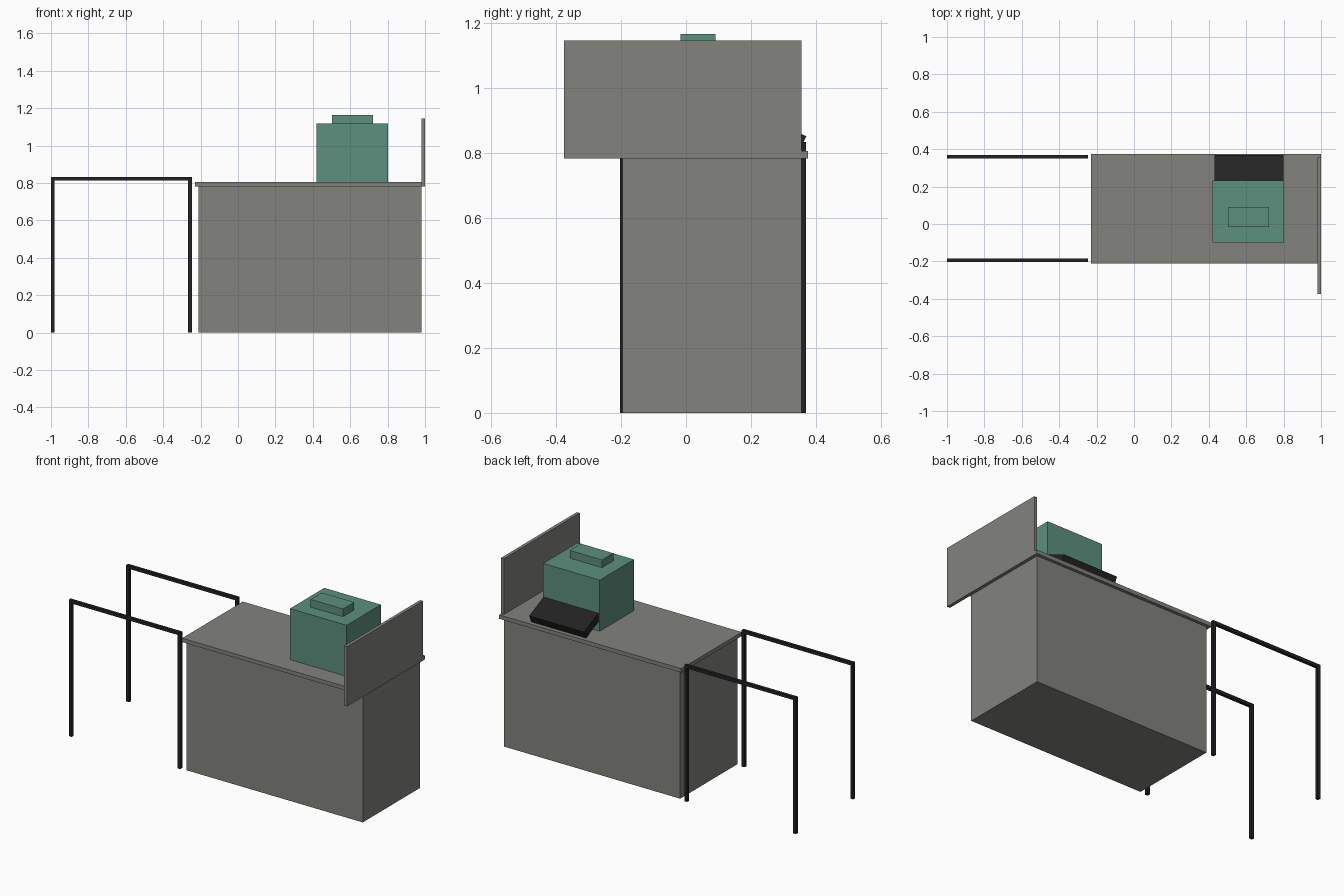
import bpy, bmesh

if "Cube" in bpy.data.objects:
    bpy.data.objects.remove(bpy.data.objects["Cube"])


def material(name, rgb):
    m = bpy.data.materials.new(name)
    m.diffuse_color = (*rgb, 1.0)
    m.use_nodes = True
    m.node_tree.nodes["Principled BSDF"].inputs["Base Color"].default_value = m.diffuse_color
    return m


GREY = material("warm_grey", (0.223, 0.227, 0.205))
GREEN = material("muted_green", (0.107, 0.279, 0.209))
BLACK = material("black", (0.016, 0.016, 0.016))


def prism(name, profile, x0, x1, mat):
    """Extrude a closed (y, z) profile from x0 to x1."""
    bm = bmesh.new()
    face = bm.faces.new([bm.verts.new((x0, y, z)) for y, z in profile])
    out = bmesh.ops.extrude_face_region(bm, geom=[face])
    moved = [v for v in out["geom"] if isinstance(v, bmesh.types.BMVert)]
    bmesh.ops.translate(bm, verts=moved, vec=(x1 - x0, 0, 0))
    bmesh.ops.recalc_face_normals(bm, faces=bm.faces)
    mesh = bpy.data.meshes.new(name)
    bm.to_mesh(mesh)
    bm.free()
    mesh.materials.append(mat)
    ob = bpy.data.objects.new(name, mesh)
    bpy.context.collection.objects.link(ob)
    return ob


def box(name, x, y, z, mat):
    profile = [(y[0], z[0]), (y[1], z[0]), (y[1], z[1]), (y[0], z[1])]
    return prism(name, profile, x[0], x[1], mat)


# Counter: body, top slab and end screen
box("counter_body", (-0.21, 0.98), (-0.196, 0.356), (0.0, 0.784), GREY)
box("counter_top", (-0.23, 0.999), (-0.21, 0.375), (0.782, 0.806), GREY)
box("end_screen", (0.98, 1.0), (-0.375, 0.356), (0.782, 1.146), GREY)

# Cash register: housing, raised lid and tilted key panel at the back
box("register_body", (0.42, 0.802), (-0.098, 0.232), (0.805, 1.118), GREEN)
box("register_lid", (0.503, 0.721), (-0.017, 0.091), (1.11, 1.165), GREEN)
prism("key_panel",
      [(0.21, 0.869), (0.349, 0.806), (0.37, 0.851), (0.231, 0.914)],
      0.43, 0.80, BLACK)

# Two queue rails, each an inverted U of square bar
T = 0.019
X0, X1, TOP = -1.0, -0.247, 0.833
for side, yc in (("front", -0.194), ("back", 0.360)):
    y = (yc - T / 2, yc + T / 2)
    box(f"{side}_rail_bar", (X0, X1), y, (TOP - T, TOP), BLACK)
    box(f"{side}_rail_outer_leg", (X0, X0 + T), y, (0.0, TOP - T), BLACK)
    box(f"{side}_rail_inner_leg", (X1 - T, X1), y, (0.0, TOP - T), BLACK)
